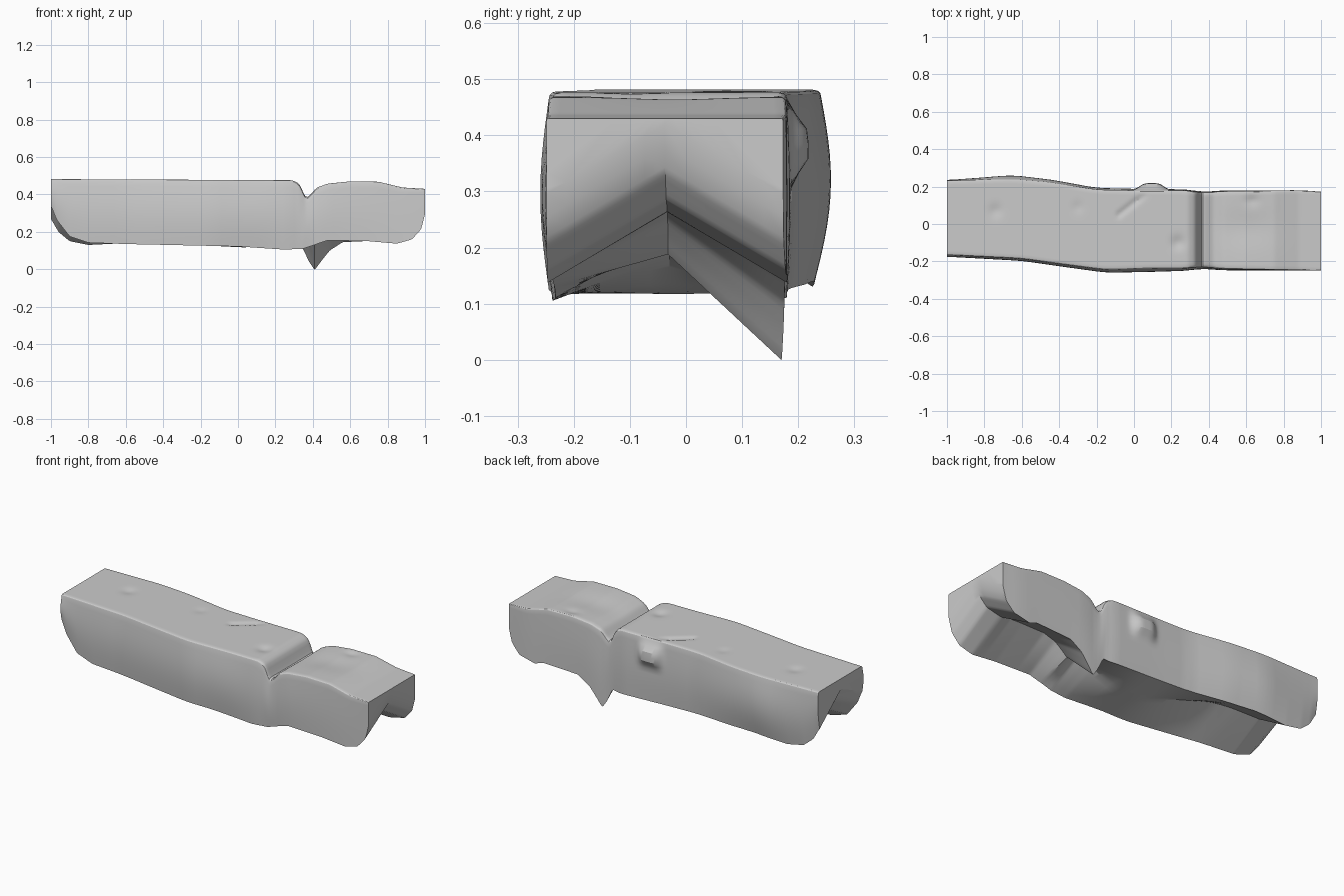
import bpy, bmesh, math

if "Cube" in bpy.data.objects:
    bpy.data.objects.remove(bpy.data.objects["Cube"])


def curve(points):
    """Piecewise-linear function through (x, value) points."""
    def f(x):
        if x <= points[0][0]:
            return points[0][1]
        for (x0, v0), (x1, v1) in zip(points, points[1:]):
            if x <= x1:
                return v0 + (v1 - v0) * (x - x0) / (x1 - x0)
        return points[-1][1]
    return f


def smooth(f, r=0.015):
    return lambda x: sum(f(x + k * r) for k in (-1, -0.5, 0, 0.5, 1)) / 5


def bump(d, r):
    return math.exp(-(d / r) ** 2)


# Outline of the battered beam along its length
front_y = smooth(curve([(-1, -.165), (-.6, -.185), (-.4, -.213), (-.15, -.246), (.1, -.238),
                        (.3, -.238), (.36, -.228), (.45, -.24), (1, -.249)]), .05)
back_y = smooth(curve([(-1, .232), (-.85, .236), (-.65, .242), (-.45, .225), (-.2, .183),
                       (0, .18), (.3, .18), (.36, .165), (.45, .175), (.9, .18), (1, .172)]), .05)
top_z = smooth(curve([(-1, .482), (.29, .476), (.33, .457), (.36, .382), (.38, .392),
                      (.42, .436), (.48, .458), (.6, .47), (.75, .468), (.88, .437), (1, .43)]), .01)
front_low = smooth(curve([(-1, .34), (-.97, .265), (-.9, .175), (-.8, .142), (-.6, .135), (0, .122),
                          (.25, .105), (.35, .11), (.48, .155), (.7, .15), (.85, .137),
                          (.93, .16), (.98, .215), (1, .295), (1.01, .34)]), .004)
back_low = smooth(curve([(-1, .27), (-.96, .2), (-.9, .15), (-.8, .13), (-.6, .14), (0, .12),
                         (.3, .11), (.345, .115), (.38, .04), (.41, -.004), (.45, .05),
                         (.49, .1), (.56, .145), (.78, .155), (.83, .137),
                         (.93, .16), (.98, .215), (1, .295), (1.01, .34)]), .004)
back_bulge = smooth(curve([(-1, .008), (-.65, .025), (-.2, .01), (.3, .005), (1, 0)]), .05)
front_bulge = smooth(curve([(-1, .01), (-.2, .014), (.1, .018), (.4, .008), (1, 0)]), .05)
corner = curve([(-1, .01), (.25, .012), (.36, .018), (.5, .012), (.85, .008), (1, .004)])
# height of the central fold above the lower edges; it sags to a lump near the middle
fold = smooth(curve([(-1, .12), (-.5, .115), (-.25, .06), (-.05, -.005), (.08, .0), (.3, .1),
                     (.4, .125), (1, .125)]), .04)

DENTS = [(-.74, .07, .035, .007), (.235, -.1, .035, .01), (.63, .135, .04, .008), (-.3, .09, .03, .004)]
WALL, TOP, UNDER = 14, 29, 6


def top_detail(x, y):
    z = -sum(d * bump(math.hypot(x - cx, y - cy), r) for cx, cy, r, d in DENTS)
    # diagonal scratch
    t = max(0, min(1, ((x + .08) * .14 + (y - .05) * .11) / (.14 ** 2 + .11 ** 2)))
    z -= .008 * bump(math.hypot(x + .08 - .14 * t, y - .05 - .11 * t), .015)
    # shallow sunken panel behind the crease
    return z - .01 * bump(x - .6, .15) * bump(y + .02, .1)


def section(x):
    fy, by, tz, r = front_y(x), back_y(x), top_z(x), corner(x)
    fl, bl = front_low(x), back_low(x)
    pts = []
    # front wall, bottom to top
    for i in range(WALL):
        t = i / (WALL - 1)
        pts.append((fy - front_bulge(x) * math.sin(math.pi * t), fl + (tz - r - fl) * t))
    for a in (30, 60):
        a = math.radians(a)
        pts.append((fy + r - r * math.cos(a), tz - r + r * math.sin(a)))
    # top
    for i in range(TOP):
        y = fy + r + (by - fy - 2 * r) * i / (TOP - 1)
        pts.append((y, tz + top_detail(x, y) * min(1, i / 3, (TOP - 1 - i) / 3)))
    for a in (60, 30):
        a = math.radians(a)
        pts.append((by - r + r * math.cos(a), tz - r + r * math.sin(a)))
    # back wall, top to bottom, with the torn lump
    for i in range(WALL):
        t = i / (WALL - 1)
        z = tz - r + (bl - tz + r) * t
        y = by + back_bulge(x) * math.sin(math.pi * t)
        y += .034 * math.exp(-((x - .095) / .07) ** 4 - ((z - .385) / .055) ** 4)
        y -= .012 * t * max(0, min(1, (-.2 - x) / .3))
        pts.append((y, z))
    # folded underside with a central ridge
    end, start = pts[-1], pts[0]
    ridge = ((start[0] + end[0]) / 2, min((fl + bl) / 2 + fold(x), tz - .01))
    for a, b, first in ((end, ridge, 1), (ridge, start, 0)):
        for i in range(first, UNDER):
            t = i / UNDER
            pts.append((a[0] + (b[0] - a[0]) * t, a[1] + (b[1] - a[1]) * t))
    return [(x, y, z) for y, z in pts]


# Loft the sections into a closed beam
bm = bmesh.new()
rings = [[bm.verts.new(p) for p in section(-1 + i * .01)] for i in range(201)]
n = len(rings[0])
for a, b in zip(rings, rings[1:]):
    for j in range(n):
        k = (j + 1) % n
        bm.faces.new((a[j], a[k], b[k], b[j]))

# End caps, each split in two at the fold so both halves are convex
top_mid, ridge_at = WALL + 2 + TOP // 2, n - UNDER
for ring in (rings[0], rings[-1]):
    bm.faces.new(ring[top_mid:ridge_at + 1])
    bm.faces.new(ring[ridge_at:] + ring[:top_mid + 1])
bmesh.ops.recalc_face_normals(bm, faces=bm.faces)
mesh = bpy.data.meshes.new("dented_beam")
bm.to_mesh(mesh)
bm.free()
beam = bpy.data.objects.new("dented_beam", mesh)
bpy.context.collection.objects.link(beam)
bpy.context.view_layer.objects.active = beam
beam.select_set(True)
bpy.ops.object.shade_smooth_by_angle(angle=math.radians(28))
